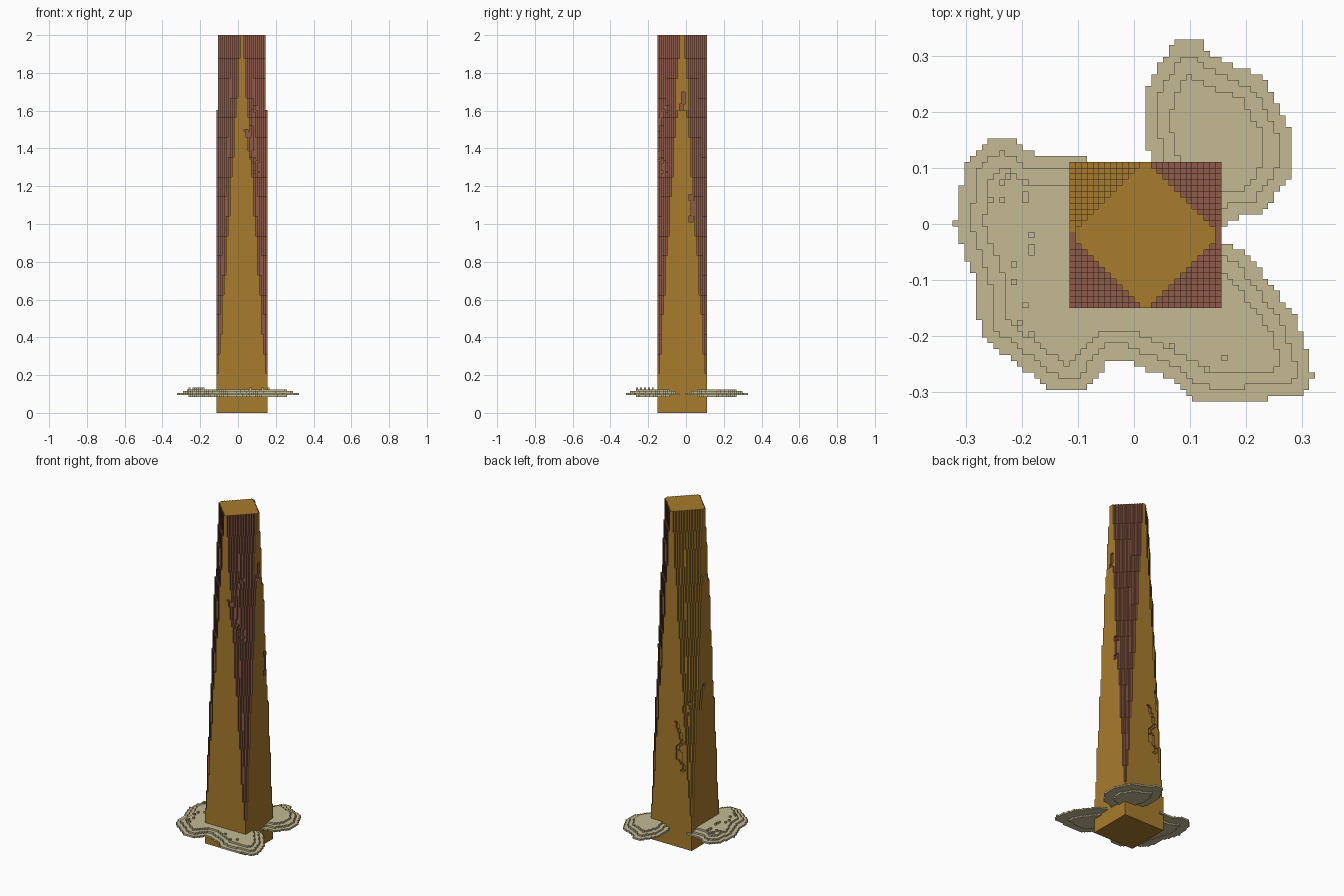
import bpy
import bmesh
import random
from mathutils import Vector
from mathutils.geometry import intersect_point_line

random.seed(4)
if "Cube" in bpy.data.objects:
    bpy.data.objects.remove(bpy.data.objects["Cube"])

NX, NY, NZ = 26, 25, 192          # tower size in blocks
V = 2 / NZ                        # block size
ORIGIN = Vector((-0.115, -0.15, 0))
SIDES = ((1, 0), (-1, 0), (0, 1), (0, -1))


def material(name, colour):
    mat = bpy.data.materials.new(name)
    mat.use_nodes = True
    mat.diffuse_color = (*colour, 1)
    mat.node_tree.nodes["Principled BSDF"].inputs["Base Color"].default_value = (*colour, 1)
    return mat


gold = material("gold", (0.39, 0.20, 0.025))
brown = material("red brown", (0.27, 0.105, 0.065))
cream = material("pale sand", (0.55, 0.49, 0.29))


def build_blocks(name, cells, materials, paint):
    """Skin a set of blocks, merging vertical runs of wall into single quads."""
    bm = bmesh.new()

    def quad(points, index):
        face = bm.faces.new([bm.verts.new(ORIGIN + Vector(p) * V) for p in points])
        face.material_index = index

    for x, y, z in sorted(cells):
        # caps
        if (x, y, z + 1) not in cells:
            h = z + 1
            quad([(x, y, h), (x + 1, y, h), (x + 1, y + 1, h), (x, y + 1, h)],
                 paint(x, y, z, (0, 0, 1)))
        if (x, y, z - 1) not in cells:
            quad([(x, y, z), (x, y + 1, z), (x + 1, y + 1, z), (x + 1, y, z)],
                 paint(x, y, z, (0, 0, -1)))
        # walls
        for dx, dy in SIDES:
            def tint(k):
                if (x, y, k) in cells and (x + dx, y + dy, k) not in cells:
                    return paint(x, y, k, (dx, dy, 0))
                return None
            index = tint(z)
            if index is None or tint(z - 1) == index:
                continue
            top = z + 1
            while tint(top) == index:
                top += 1
            mid = Vector((x + 0.5 + dx / 2, y + 0.5 + dy / 2, 0))
            side = Vector((-dy, dx, 0)) / 2
            a, b = mid - side, mid + side
            low, high = Vector((0, 0, z)), Vector((0, 0, top))
            quad([a + low, b + low, b + high, a + high], index)
    bmesh.ops.remove_doubles(bm, verts=bm.verts, dist=V / 100)
    mesh = bpy.data.meshes.new(name)
    bm.to_mesh(mesh)
    bm.free()
    for mat in materials:
        mesh.materials.append(mat)
    obj = bpy.data.objects.new(name, mesh)
    bpy.context.collection.objects.link(obj)


# Tower: square foot whose corners are cut back until the top is a diamond
def in_tower(x, y, z):
    cut = (z // 10 + 0.5) * 10 / NZ
    if z > 153 and x in (0, NX - 1):
        return False
    across = abs(2 * x + 1 - NX) / NX + abs(2 * y + 1 - NY) / NY
    return across <= 2 - min(cut, 1) + 0.001


tower = {(x, y, z) for x in range(NX) for y in range(NY) for z in range(NZ)
         if in_tower(x, y, z)}


# Weathered scars: drifting one-block grooves in the walls
def scar(axis, sign, u, z, length):
    for k in range(z, z + length):
        u += random.choice((-1, 0, 0, 0, 0, 1))
        for w in (u, u + 1):
            line = [c for c in range(NX)
                    if ((c, w, k) if axis == 0 else (w, c, k)) in tower]
            if line:
                c = max(line) if sign > 0 else min(line)
                tower.discard((c, w, k) if axis == 0 else (w, c, k))


for groove in ((1, -1, 20, 120, 24), (1, -1, 16, 146, 10), (0, 1, 17, 97, 14),
               (0, 1, 12, 154, 9), (1, 1, 8, 50, 22), (1, 1, 5, 44, 12),
               (1, 1, 3, 76, 8), (0, -1, 15, 78, 14)):
    scar(*groove)


def paint_tower(x, y, z, normal):
    dx, dy, dz = normal
    trim = 1 if z > 153 else 0
    outer = (dx > 0 and x == NX - 1 - trim or dx < 0 and x == trim
             or dy > 0 and y == NY - 1 or dy < 0 and y == 0)
    cap = dz < 0 or dz > 0 and z == NZ - 1
    plain_corner = x < NX / 2 and y > NY / 2
    return 0 if outer or cap or plain_corner else 1


build_blocks("tower", tower, (gold, brown), paint_tower)

# Ground lobes: outlines in hundredths, ending inside the tower
FRONT_LOBE = [(2, 8), (-10, 12), (-17, 12), (-22, 15.2), (-26, 15), (-30, 11),
              (-32, 0), (-28, -11), (-27.5, -20), (-14, -30), (-9, -30), (-4, -24),
              (-2, -24), (7, -28), (10, -31), (15, -32), (30, -30.5), (32, -27),
              (29, -17), (20, -5), (16, -3)]
BACK_LOBE = [(2, 0), (15, -2), (18, 1), (23, 2), (28, 9), (28.5, 16), (23, 26),
             (14, 30), (12, 32.5), (7, 32.5), (2, 24), (1.5, 17), (3, 11)]


def depth_inside(px, py, outline):
    """Distance to the outline, or -1 outside it."""
    inside, nearest, p = False, 99, Vector((px, py))
    for a, b in zip(outline, outline[1:] + outline[:1]):
        if (a[1] > py) != (b[1] > py):
            inside ^= px < a[0] + (py - a[1]) * (b[0] - a[0]) / (b[1] - a[1])
        a, b = Vector(a), Vector(b)
        spot, t = intersect_point_line(p, a, b)
        spot = a + (b - a) * max(0, min(1, t))
        nearest = min(nearest, (Vector(spot[:2]) - p).length)
    return nearest if inside else -1


def ground_lobe(name, outline, spikes):
    insets = {8: 5.5, 9: 0, 10: 2.5, 11: 5}    # layer height -> inset
    cells = set()
    for x in range(-21, 44):
        for y in range(-18, 47):
            p = (ORIGIN + Vector((x + 0.5, y + 0.5, 0)) * V) * 100
            depth = depth_inside(p.x, p.y, outline)
            cells |= {(x, y, z) for z, inset in insets.items() if depth >= inset}
    # little standing blocks on the upper terrace
    terrace = sorted(c for c in cells if c[2] == 11 and (c[0] < -6 or c[1] < -6))
    for x, y, z in random.sample(terrace, min(spikes, len(terrace))):
        cells.add((x, y, z + 1))
    build_blocks(name, cells, (cream,), lambda *args: 0)


ground_lobe("front_ground_lobe", FRONT_LOBE, 18)
ground_lobe("back_ground_lobe", BACK_LOBE, 0)
